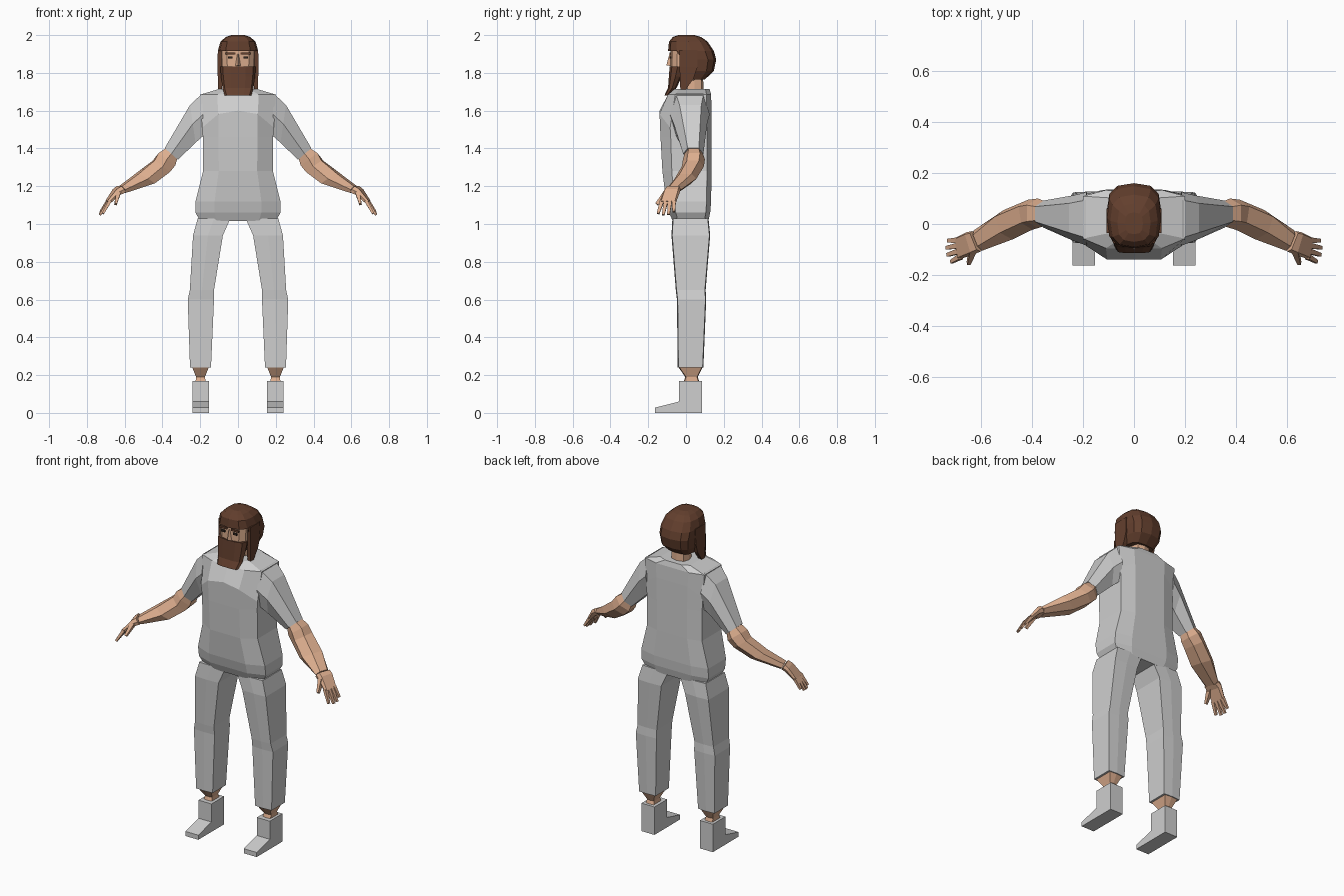
import bpy, bmesh, math
from mathutils import Vector


def material(name, rgb):
    m = bpy.data.materials.new(name)
    m.diffuse_color = (*rgb, 1)
    return m


GREY = material("grey cloth", (0.62, 0.62, 0.62))
SKIN = material("skin", (0.72, 0.42, 0.27))
HAIR = material("brown hair", (0.125, 0.05, 0.027))
DARK = material("dark eye", (0.03, 0.02, 0.015))


def loft(name, rings, mat, mirror=False, drop=None):
    """Skin a list of equal-length point rings, cap both ends."""
    bm = bmesh.new()
    vs = [[bm.verts.new(p) for p in r] for r in rings]
    n = len(vs[0])
    for a, b in zip(vs, vs[1:]):
        for i in range(n):
            j = (i + 1) % n
            bm.faces.new((a[i], a[j], b[j], b[i]))
    bm.faces.new(vs[0][::-1])
    bm.faces.new(vs[-1])
    bmesh.ops.recalc_face_normals(bm, faces=bm.faces)
    if drop:
        gone = [f for f in bm.faces if drop(f.calc_center_median())]
        bmesh.ops.delete(bm, geom=gone, context='FACES')
    me = bpy.data.meshes.new(name)
    bm.to_mesh(me)
    bm.free()
    me.materials.append(mat)
    ob = bpy.data.objects.new(name, me)
    bpy.context.collection.objects.link(ob)
    if mirror:
        ob.modifiers.new("Mirror", 'MIRROR').use_mirror_merge = False
    return ob


def box_ring(z, x0, x1, y0, y1, bulge=0.004):
    """Flat rectangle with a slightly raised middle at front and back."""
    xm = (x0 + x1) / 2
    return [(x0, y0, z), (xm, y0 - bulge, z), (x1, y0, z),
            (x1, y1, z), (xm, y1 + bulge, z), (x0, y1, z)]


def oval(z, w, f, b, n=12, p=0.7):
    """Squarish oval from y=f to y=b."""
    pw = lambda t: math.copysign(abs(t) ** p if abs(t) > 1e-6 else 0, t)
    c, h = (f + b) / 2, (b - f) / 2
    return [(w * pw(math.cos(a)), c + h * pw(math.sin(a)), z)
            for a in (2 * math.pi * i / n for i in range(n))]


def arm_ring(tx, tz, bx, bz, y0, y1, k=0.0, flat=0.55):
    """Six-sided arm section from a top and a bottom point, sheared by k."""
    c, h = (y0 + y1) / 2, (y1 - y0) / 2
    mx, mz = (tx + bx) / 2, (tz + bz) / 2
    pts = [(tx, -h * flat, tz), (tx, h * flat, tz), (mx, h, mz),
           (bx, h * flat, bz), (bx, -h * flat, bz), (mx, -h, mz)]
    return [(x + k * y, c + y, z) for x, y, z in pts]


def torso_ring(z, w, f, b, droop=0.0):
    half = [(0, f, 0), (0.55 * w, f, 0.2), (w, f * 0.6, 1),
            (w, b * 0.82, 0.6), (0.55 * w, b, 0), (0, b, 0)]
    half = [(x, y, z - droop * d) for x, y, d in half]
    return half + [(-x, y, q) for x, y, q in half[-2:0:-1]]


def rod(name, a, b, r0, r1, mat):
    """Tapered four-sided rod between two points, mirrored."""
    a, b = Vector(a), Vector(b)
    d = (b - a).normalized()
    u = d.cross(Vector((0, 1, 0))).normalized()
    v = d.cross(u)
    ring = lambda c, r: [c + u * r * s * 0.8 + v * r * t
                         for s, t in ((-1, -1), (1, -1), (1, 1), (-1, 1))]
    return loft(name, [ring(a, r0), ring(b, r1)], mat, True)


# Shirt body
loft("shirt_body", [torso_ring(*r) for r in (
    (1.015, 0.2, -0.07, 0.118), (1.06, 0.225, -0.09, 0.128),
    (1.12, 0.225, -0.105, 0.133), (1.28, 0.185, -0.125, 0.135),
    (1.46, 0.186, -0.135, 0.135), (1.6, 0.19, -0.14, 0.135, 0.09),
    (1.685, 0.2, -0.095, 0.133), (1.715, 0.1, -0.06, 0.125))], GREY)

# Sleeves
loft("sleeve", [
    arm_ring(0.19, 1.69, 0.18, 1.47, -0.085, 0.125, flat=0.7),
    arm_ring(0.254, 1.63, 0.225, 1.43, -0.065, 0.112, flat=0.65),
    arm_ring(0.388, 1.402, 0.318, 1.34, -0.015, 0.092)], GREY, True)

# Forearms
loft("forearm", [
    arm_ring(0.383, 1.40, 0.322, 1.345, -0.008, 0.09),
    arm_ring(0.42, 1.376, 0.332, 1.31, -0.016, 0.1),
    arm_ring(0.447, 1.335, 0.365, 1.275, -0.022, 0.095, 0.15),
    arm_ring(0.535, 1.265, 0.45, 1.215, -0.06, 0.055, 0.3),
    arm_ring(0.622, 1.2, 0.602, 1.165, -0.105, -0.025, 0.4)], SKIN, True)

# Hands
loft("palm", [
    arm_ring(0.63, 1.2, 0.605, 1.168, -0.108, -0.028, 0.4, 0.8),
    arm_ring(0.652, 1.185, 0.632, 1.155, -0.12, -0.032, 0.3, 0.8),
    arm_ring(0.697, 1.122, 0.68, 1.11, -0.138, -0.052, 0.15, 0.85)], SKIN, True)
tips = [(0.728, -0.065, 1.065), (0.733, -0.093, 1.05),
        (0.73, -0.121, 1.048), (0.715, -0.148, 1.055)]
for i, tip in enumerate(tips):
    rod(f"finger_{i + 1}", (0.69 - 0.004 * i, -0.064 - 0.021 * i, 1.122), tip,
        0.011, 0.007, SKIN)
rod("thumb", (0.632, -0.1, 1.17), (0.648, -0.155, 1.105), 0.016, 0.008, SKIN)

# Trouser legs
loft("trouser_leg", [box_ring(*r) for r in (
    (1.03, 0.04, 0.213, -0.068, 0.115), (0.94, 0.08, 0.238, -0.073, 0.124),
    (0.65, 0.127, 0.255, -0.05, 0.1), (0.6, 0.127, 0.266, -0.044, 0.103),
    (0.24, 0.143, 0.254, -0.04, 0.088))], GREY, True)

# Ankles
loft("ankle", [box_ring(*r) for r in (
    (0.245, 0.153, 0.244, -0.038, 0.085), (0.19, 0.175, 0.222, 0.0, 0.058),
    (0.16, 0.17, 0.225, -0.01, 0.068))], SKIN, True)

# Shoes
side = [(0.085, 0), (0.085, 0.17), (-0.037, 0.17), (-0.037, 0.06),
        (-0.163, 0.028), (-0.163, 0)]
loft("shoe", [[(x, y, z) for y, z in side] for x in (0.153, 0.24)], GREY, True)

# Head and neck
loft("neck", [oval(1.66, 0.055, -0.005, 0.095, 8),
              oval(1.79, 0.05, 0.0, 0.09, 8)], SKIN)
loft("head", [oval(*r) for r in (
    (1.76, 0.06, -0.05, 0.06), (1.83, 0.092, -0.083, 0.1),
    (1.92, 0.095, -0.083, 0.11), (1.97, 0.07, -0.06, 0.08))], SKIN)

# Nose and eyes
loft("nose", [[(-0.008, -0.075, 1.9), (0.008, -0.075, 1.9), (0, -0.088, 1.9)],
              [(-0.018, -0.075, 1.835), (0.018, -0.075, 1.835),
               (0, -0.104, 1.84)]], SKIN)
for name, z, h, w, mat in (("eye", 1.882, 0.006, 0.012, DARK),
                           ("eyebrow", 1.903, 0.006, 0.026, HAIR)):
    loft(name, [[(0.04 + s * w, y, z + t * h)
                 for s, t in ((-1, -1), (1, -1), (1, 1), (-1, 1))]
                for y in (-0.088, -0.08)], mat, True)

# Hair cap with face opening
loft("hair", [oval(*r) for r in (
    (1.765, 0.08, -0.02, 0.1), (1.81, 0.1, -0.055, 0.147),
    (1.87, 0.107, -0.065, 0.16), (1.915, 0.107, -0.095, 0.148),
    (1.965, 0.093, -0.09, 0.115), (1.99, 0.065, -0.07, 0.08),
    (2.0, 0.035, -0.04, 0.045))], HAIR,
    drop=lambda c: c.y < -0.025 and c.z < 1.91)

# Side locks
loft("side_lock", [box_ring(*r, 0) for r in (
    (1.92, 0.088, 0.107, -0.035, 0.06), (1.83, 0.088, 0.108, -0.034, 0.06),
    (1.77, 0.082, 0.107, -0.032, 0.04), (1.71, 0.085, 0.106, -0.03, -0.002))],
    HAIR, True)

# Beard and moustache
loft("beard", [oval(*r, 10) for r in (
    (1.835, 0.094, -0.088, 0.0), (1.78, 0.09, -0.092, -0.02),
    (1.72, 0.082, -0.096, -0.05), (1.68, 0.07, -0.115, -0.085))], HAIR)
